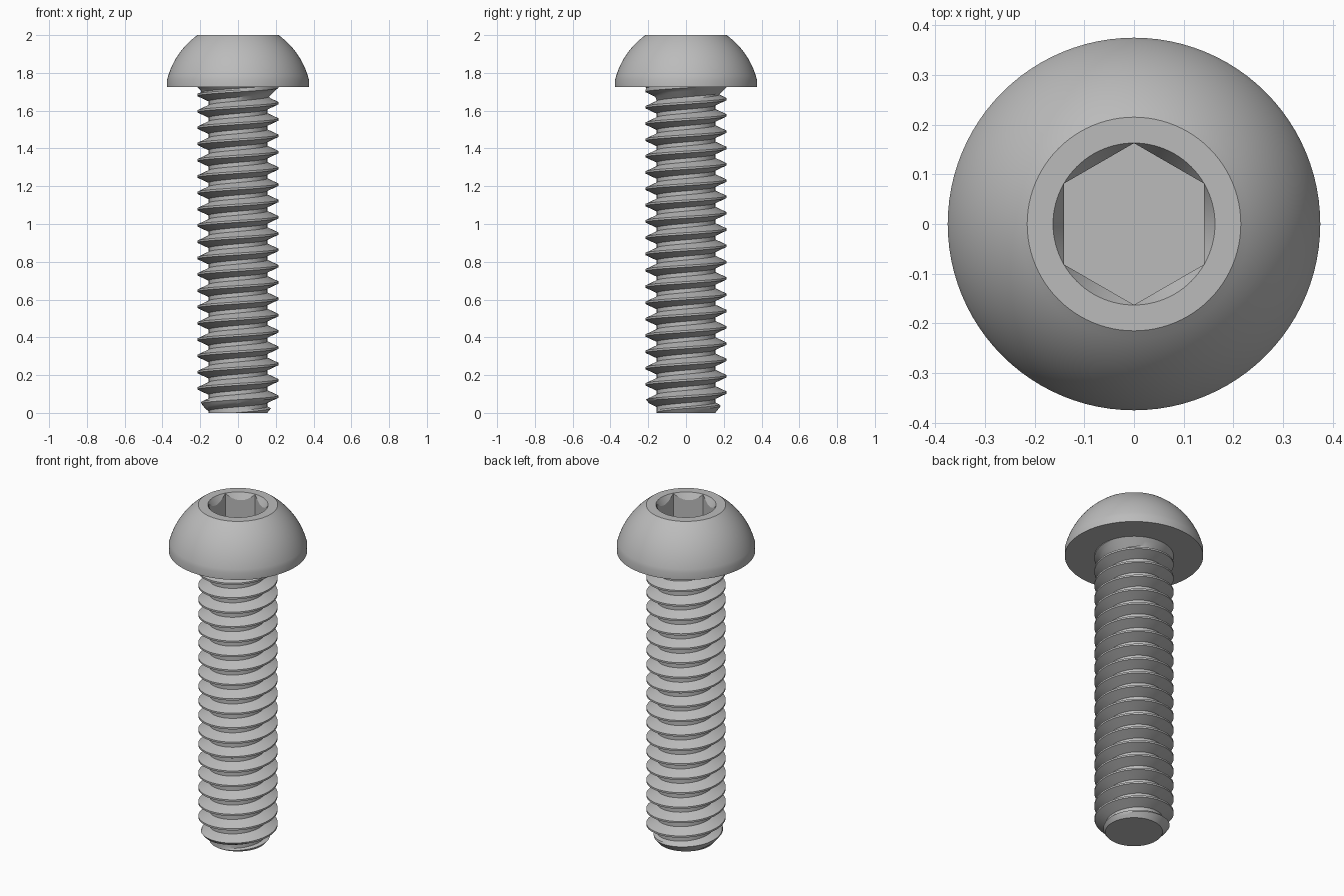
import bpy, bmesh
from math import sin, cos, tan, pi, radians
from mathutils import Vector

if "Cube" in bpy.data.objects:
    bpy.data.objects.remove(bpy.data.objects["Cube"])

TOP, SEAT = 2.0, 1.725           # head top and head underside
MAJOR, ROOT, PITCH = 0.215, 0.155, 0.0863
SEG = 96

steel = bpy.data.materials.new("grey steel")
steel.use_nodes = True
steel.diffuse_color = (0.5, 0.5, 0.5, 1)
steel.node_tree.nodes["Principled BSDF"].inputs["Base Color"].default_value = (0.5, 0.5, 0.5, 1)


def finish(bm, name):
    bmesh.ops.recalc_face_normals(bm, faces=bm.faces)
    mesh = bpy.data.meshes.new(name)
    bm.to_mesh(mesh)
    bm.free()
    mesh.materials.append(steel)
    ob = bpy.data.objects.new(name, mesh)
    bpy.context.collection.objects.link(ob)
    bpy.ops.object.select_all(action='DESELECT')
    ob.select_set(True)
    bpy.context.view_layer.objects.active = ob
    bpy.ops.object.shade_smooth_by_angle(angle=radians(25))
    return ob


# Domed head: lathe of an arc, continued into a countersunk hex socket
def dome_profile(steps=14):
    a0, a1 = radians(14), radians(54)     # surface normal angle at rim and at top
    low, high = Vector((0.375, 1.765)), Vector((MAJOR, TOP))
    pts = []
    for i in range(steps + 1):
        a = a0 + (a1 - a0) * i / steps
        fx = (cos(a0) - cos(a)) / (cos(a0) - cos(a1))
        fz = (sin(a) - sin(a0)) / (sin(a1) - sin(a0))
        pts.append((low.x + (high.x - low.x) * fx, low.y + (high.y - low.y) * fz))
    return pts


def hex_radius(t):
    return 0.141 / cos((t + pi / 6) % (pi / 3) - pi / 6)


def build_head():
    bm = bmesh.new()
    rim = 0.163
    profile = [(0.375, SEAT)] + dome_profile() + [(rim, TOP)]
    rings = []
    angles = [2 * pi * i / SEG for i in range(SEG)]
    for r, z in profile:
        rings.append([bm.verts.new((r * cos(t), r * sin(t), z)) for t in angles])
    # socket mouth follows the cone, floor stays flat
    for floor in (False, True):
        ring = []
        for t in angles:
            r = hex_radius(t)
            z = TOP - 0.19 if floor else TOP - 0.001 - (rim - r) * tan(radians(60))
            ring.append(bm.verts.new((r * cos(t), r * sin(t), z)))
        rings.append(ring)
    for a, b in zip(rings, rings[1:]):
        for i in range(SEG):
            j = (i + 1) % SEG
            bm.faces.new((a[i], a[j], b[j], b[i]))
    bm.faces.new(rings[0])
    bm.faces.new(rings[-1])
    return finish(bm, "button_head")


# Threaded shank: helical grid with chamfered tip and run-out under the head
def thread_radius(t, z):
    u = (z / PITCH - t / (2 * pi) + 0.5) % 1.0
    d = abs(u - 0.5)                              # 0 at crest, 0.5 at root
    f = min(max((d - 0.06) / 0.32, 0), 1)
    r = MAJOR + (ROOT - MAJOR) * f
    r = max(r, MAJOR - (SEAT - z))
    return min(r, ROOT + 0.8 * z)


def build_shank():
    bm = bmesh.new()
    stops = [-0.38, -0.27, -0.16, -0.06, 0.06, 0.16, 0.27, 0.38]
    n, seg = len(stops), 64
    rows = [k + s for k in range(-2, int(SEAT / PITCH) + 3) for s in stops]
    cols = []
    for i in range(seg):
        t = 2 * pi * i / seg
        col = []
        for u in rows:
            z = min(max(PITCH * (u + i / seg), 0), SEAT)
            r = thread_radius(t, z)
            col.append(bm.verts.new((r * cos(t), r * sin(t), z)))
        cols.append(col)
    for i in range(seg):
        shift = n if i == seg - 1 else 0
        a, b = cols[i], cols[(i + 1) % seg]
        for m in range(len(rows) - 1 - shift):
            bm.faces.new((a[m], b[m + shift], b[m + 1 + shift], a[m + 1]))
    bmesh.ops.remove_doubles(bm, verts=bm.verts, dist=0.0001)
    bmesh.ops.delete(bm, geom=[v for v in bm.verts if not v.link_faces], context='VERTS')
    # close the flat tip
    tip = [e for e in bm.edges if e.is_boundary and all(v.co.z < 0.001 for v in e.verts)]
    bmesh.ops.contextual_create(bm, geom=tip)
    return finish(bm, "threaded_shank")


build_head()
build_shank()
